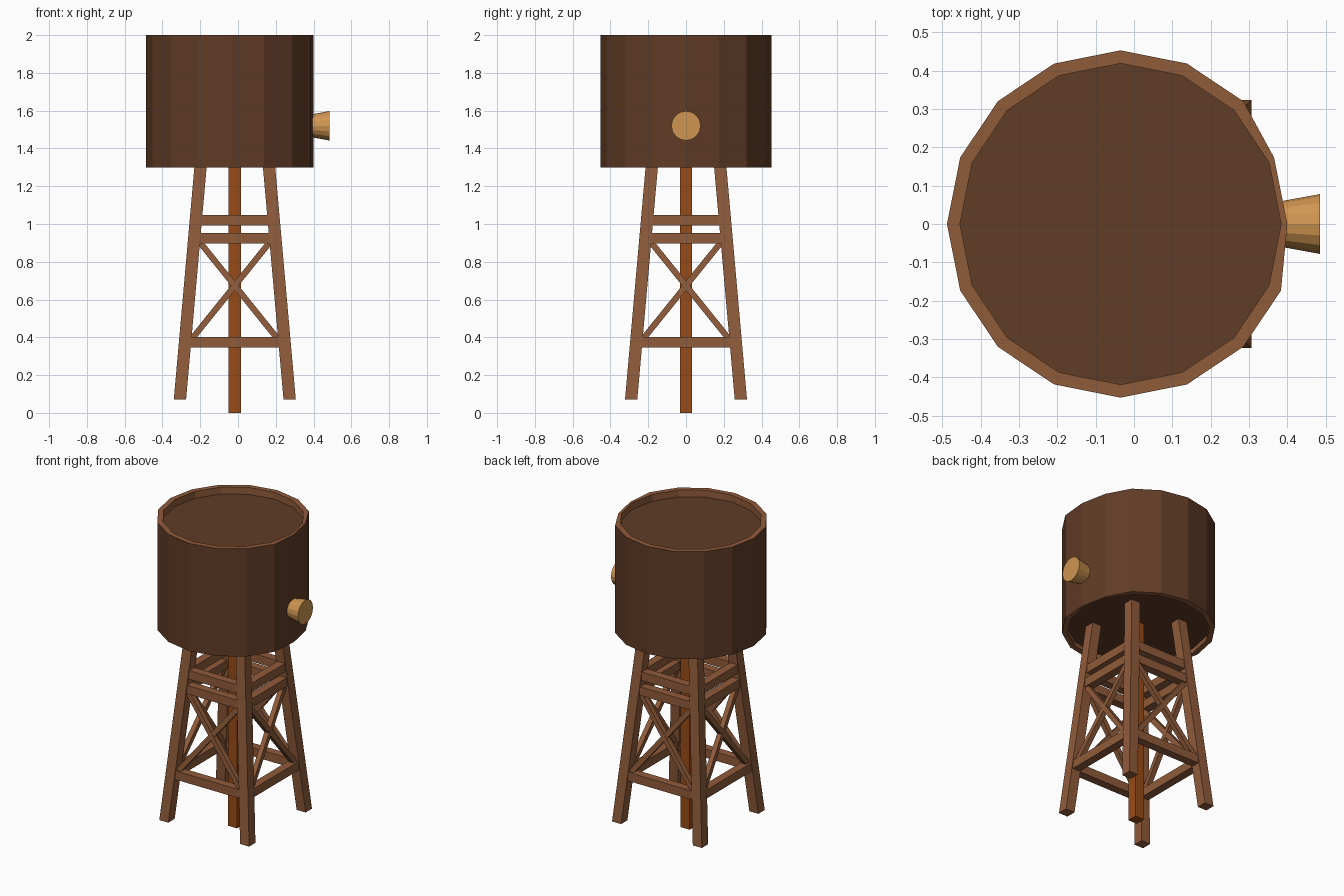
import bpy, bmesh, math
from mathutils import Vector, Matrix

if "Cube" in bpy.data.objects:
    bpy.data.objects.remove(bpy.data.objects["Cube"])

CX = -0.017          # tower axis
TANK_X = -0.035      # tank axis


def material(name, srgb):
    m = bpy.data.materials.new(name)
    m.diffuse_color = [(c / 255) ** 2.2 for c in srgb] + [1]
    m.use_nodes = True
    m.node_tree.nodes["Principled BSDF"].inputs["Base Color"].default_value = m.diffuse_color
    return m


WOOD = material("timber", (143, 92, 61))
DARK = material("dark_planks", (97, 62, 42))
PIPE = material("pipe_brown", (152, 76, 28))
TAN = material("spout_tan", (206, 148, 82))


def finish(name, bm, *mats):
    bmesh.ops.recalc_face_normals(bm, faces=bm.faces)
    me = bpy.data.meshes.new(name)
    bm.to_mesh(me)
    bm.free()
    for m in mats:
        me.materials.append(m)
    ob = bpy.data.objects.new(name, me)
    bpy.context.collection.objects.link(ob)
    return ob


def bar(name, a, b, u, v, mat, turn=0):
    """Four-sided bar from a to b; u and v are the half-width vectors."""
    bm = bmesh.new()
    rot = Matrix.Translation((CX, 0, 0)) @ Matrix.Rotation(turn, 4, 'Z')
    rings = [[bm.verts.new(rot @ (p + s * u + t * v))
              for s, t in ((-1, -1), (1, -1), (1, 1), (-1, 1))] for p in (a, b)]
    for r in rings:
        bm.faces.new(r)
    for i in range(4):
        j = (i + 1) % 4
        bm.faces.new((rings[0][i], rings[0][j], rings[1][j], rings[1][i]))
    return finish(name, bm, mat)


def off(z):
    """Distance of a leg's centre line from the axis planes at height z."""
    return 0.2905 - 0.0886 * (z - 0.07)


X, Y, Z = Vector((1, 0, 0)), Vector((0, 1, 0)), Vector((0, 0, 1))
H = 0.0325

# centre pipe
bar("centre_pipe", Z * 0, Z * 1.335, X * H, Y * H, PIPE)

for k in range(4):
    turn = k * math.pi / 2
    # splayed leg with level ends
    lo, hi = off(0.07), off(1.335)
    bar(f"leg_{k+1}", Vector((-lo, -lo, 0.07)), Vector((-hi, -hi, 1.335)),
        X * H, Y * H, WOOD, turn)
    # horizontal beams between neighbouring legs
    for n, z in enumerate((0.374, 0.925, 1.02)):
        o = off(z)
        bar(f"beam_{k+1}_{n+1}", Vector((-o, -o, z)), Vector((o, -o, z)),
            Y * 0.027, Z * 0.028, WOOD, turn)
    # crossed braces
    for s in (-1, 1):
        za, zb = 0.905, 0.385
        a = Vector((s * (off(za) - 0.03), -off(za), za))
        b = Vector((-s * (off(zb) - 0.03), -off(zb), zb))
        d = (b - a).normalized()
        side = d.cross(Y).normalized()
        bar(f"brace_{k+1}_{'left' if s < 0 else 'right'}", a, b,
            side * 0.016, d.cross(side) * 0.016, WOOD, turn)

# tank: 16-sided wall with a rim and recessed lid and floor
N = 16
profile = [(0.419, 1.33), (0.419, 1.30), (0.453, 1.30),
           (0.453, 2.0), (0.419, 2.0), (0.419, 1.955)]
bm = bmesh.new()
rings = []
for r, z in profile:
    ring = []
    for i in range(N):
        t = 2 * math.pi * i / N
        x = TANK_X + r * math.cos(t)
        if r > 0.43 and i < 2:      # slightly flattened planks at the spout
            x -= 0.018
        ring.append(bm.verts.new((x, r * math.sin(t), z)))
    rings.append(ring)
for k in range(len(rings) - 1):
    for i in range(N):
        j = (i + 1) % N
        f = bm.faces.new((rings[k][i], rings[k][j], rings[k+1][j], rings[k+1][i]))
        f.material_index = 0 if k == 2 else 1
bm.faces.new(rings[0])
bm.faces.new(rings[-1])
finish("tank", bm, DARK, WOOD)

# flared spout on the right side
bm = bmesh.new()
bmesh.ops.create_cone(bm, cap_ends=True, segments=16, radius1=0.057, radius2=0.078,
                      depth=0.115,
                      matrix=Matrix.Translation((0.4275, 0, 1.52))
                      @ Matrix.Rotation(math.pi / 2, 4, 'Y'))
finish("spout", bm, TAN)
